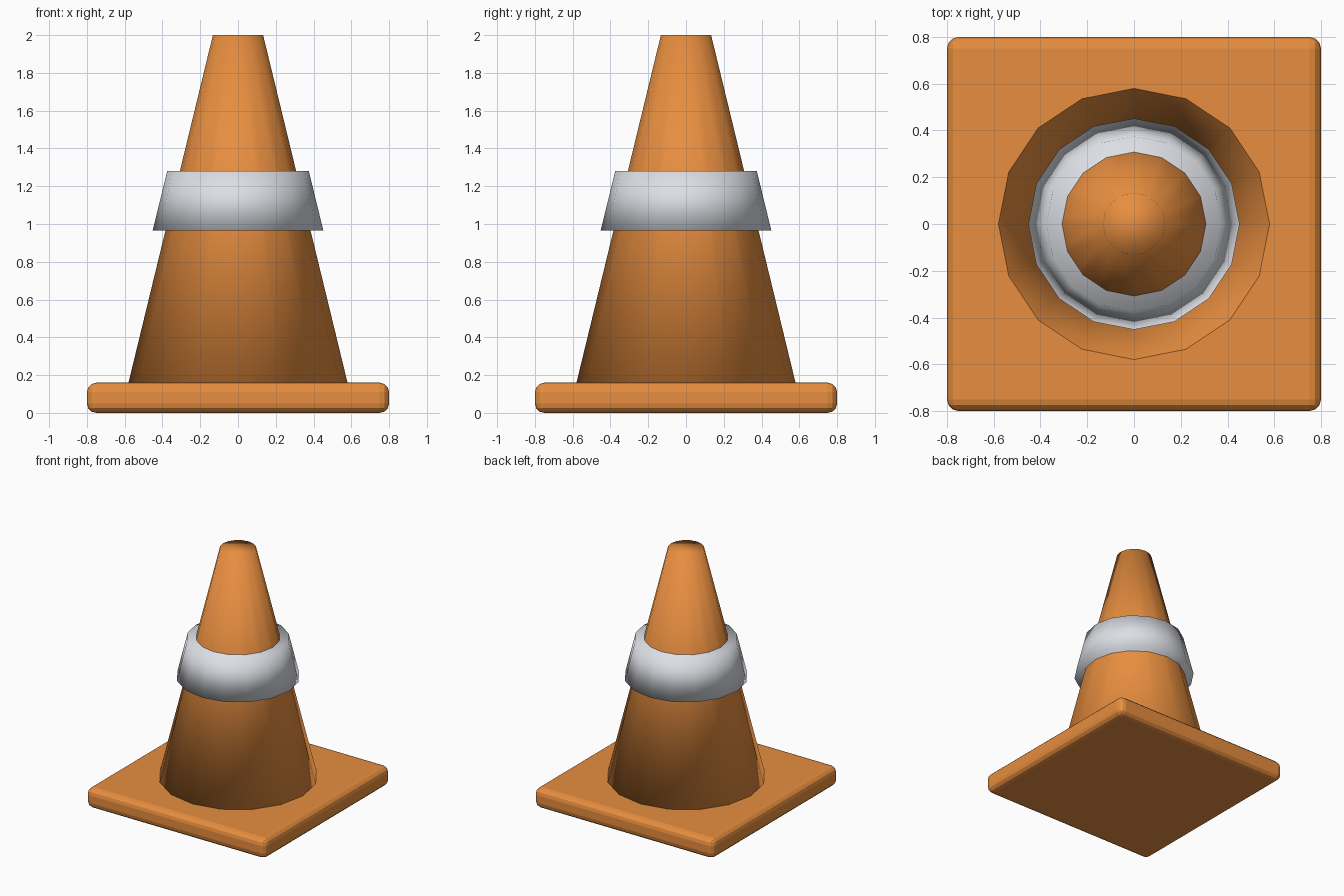
import bpy
import bmesh
from math import pi

if "Cube" in bpy.data.objects:
    bpy.data.objects.remove(bpy.data.objects["Cube"])


def make_material(name, rgb):
    mat = bpy.data.materials.new(name)
    mat.use_nodes = True
    mat.diffuse_color = (*rgb, 1)
    mat.node_tree.nodes["Principled BSDF"].inputs["Base Color"].default_value = (*rgb, 1)
    return mat


orange = make_material("orange", (0.8, 0.27, 0.05))
white = make_material("pale_grey", (0.72, 0.74, 0.79))


def add_object(name, bm, mat, smooth):
    mesh = bpy.data.meshes.new(name)
    for face in bm.faces:
        face.smooth = smooth
    bm.to_mesh(mesh)
    bm.free()
    mesh.materials.append(mat)
    obj = bpy.data.objects.new(name, mesh)
    bpy.context.collection.objects.link(obj)
    return obj


def tapered_ring(name, bottom, top, r_bottom, r_top, mat):
    """Closed sixteen-sided frustum with soft shading."""
    bm = bmesh.new()
    bmesh.ops.create_cone(bm, cap_ends=True, segments=16, radius1=r_bottom,
                          radius2=r_top, depth=top - bottom)
    bmesh.ops.translate(bm, verts=bm.verts, vec=(0, 0, (top + bottom) / 2))
    return add_object(name, bm, mat, True)


# Square foot with rounded edges
bm = bmesh.new()
bmesh.ops.create_cube(bm, size=1)
bmesh.ops.scale(bm, verts=bm.verts, vec=(1.6, 1.6, 0.16))
bmesh.ops.translate(bm, verts=bm.verts, vec=(0, 0, 0.08))
bmesh.ops.bevel(bm, geom=bm.edges[:], offset=0.05, segments=3, profile=0.5,
                affect='EDGES')
add_object("base_plate", bm, orange, False)

# Cone body and the band around it
tapered_ring("cone_body", 0.155, 2.0, 0.581, 0.133, orange)
tapered_ring("reflective_band", 0.965, 1.28, 0.452, 0.375, white)
